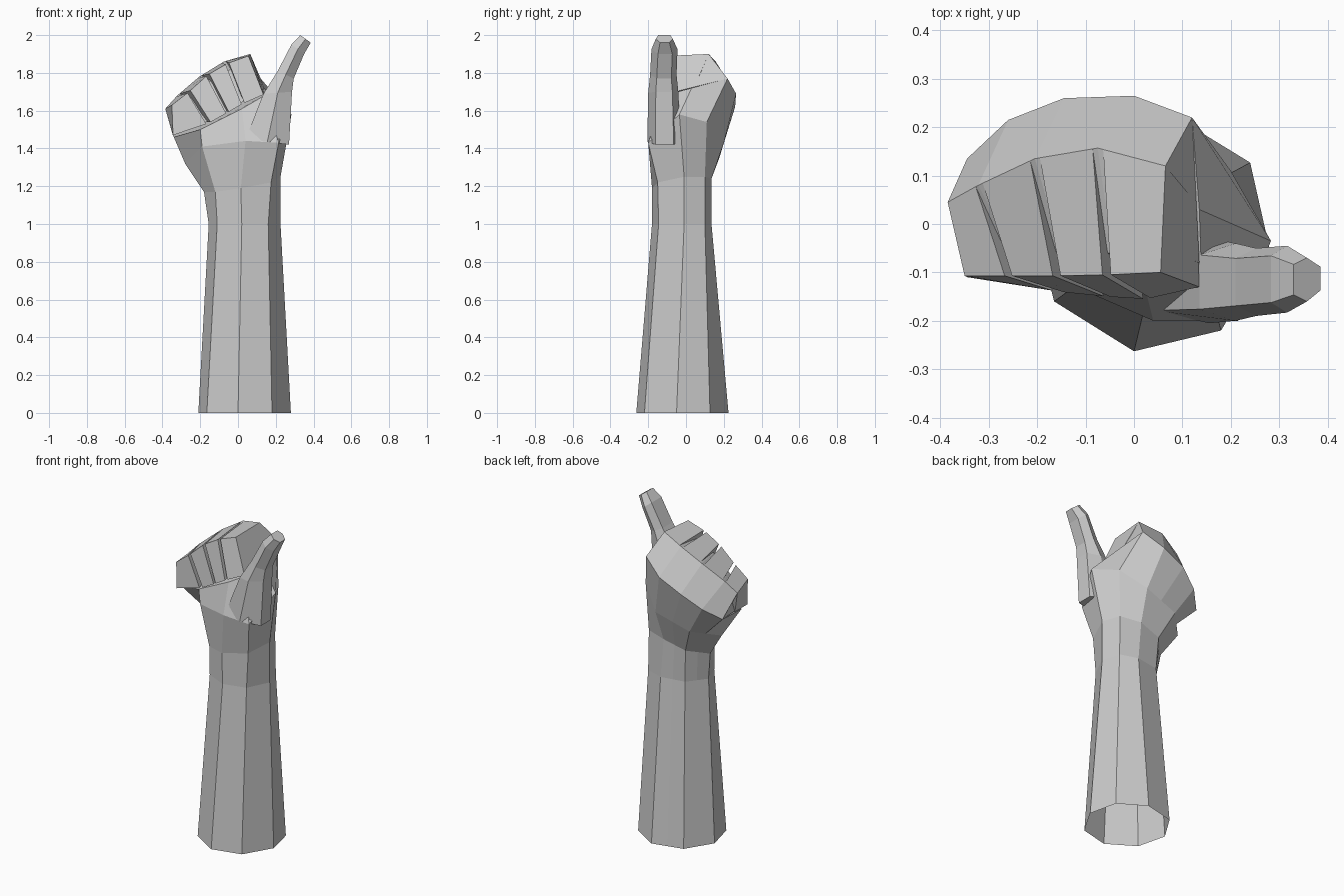
import bpy, bmesh
from mathutils import Vector as V

if "Cube" in bpy.data.objects:
    bpy.data.objects.remove(bpy.data.objects["Cube"])


def loft(name, rings, cap_start=True, cap_end=True):
    """Skin a list of equal-length closed rings into one flat-shaded object."""
    bm = bmesh.new()
    rows = [[bm.verts.new(p) for p in ring] for ring in rings]
    n = len(rows[0])
    for a, b in zip(rows, rows[1:]):
        for i in range(n):
            j = (i + 1) % n
            bm.faces.new((a[i], a[j], b[j], b[i]))
    if cap_start:
        bm.faces.new(rows[0])
    if cap_end:
        bm.faces.new(rows[-1])
    bmesh.ops.recalc_face_normals(bm, faces=bm.faces)
    mesh = bpy.data.meshes.new(name)
    bm.to_mesh(mesh)
    bm.free()
    obj = bpy.data.objects.new(name, mesh)
    bpy.context.collection.objects.link(obj)
    return obj


def vecs(*pts):
    return [V(p) for p in pts]


def ten_sided(pts):
    """Octagon ring with two extra points on the back-left edges."""
    left, *mid, back, back_left = pts
    return [left, *mid, back, (back + back_left) / 2, back_left, (back_left + left) / 2]


# Forearm and hand rings: left, front, right, back
base = vecs((-.21, .02, 0), (-.165, -.16, 0), (0, -.263, 0), (.18, -.22, 0),
            (.28, -.05, 0), (.24, .127, 0), (.08, .225, 0), (-.11, .18, 0))
wrist = vecs((-.155, 0, 1), (-.11, -.12, 1), (.02, -.18, 1), (.16, -.145, 1),
             (.225, -.01, 1), (.19, .1, 1), (.08, .135, 1), (-.07, .11, 1))
heel = vecs((-.18, .02, 1.17), (-.12, -.11, 1.17), (.015, -.18, 1.19), (.175, -.15, 1.22),
            (.225, -.01, 1.25), (.185, .1, 1.25), (.06, .135, 1.24), (-.08, .12, 1.2))
palm = vecs((-.28, .05, 1.32), (-.19, -.1, 1.41), (.04, -.2, 1.44), (.215, -.2, 1.43),
            (.283, -.035, 1.58), (.2, .11, 1.54), (.07, .2, 1.43), (-.15, .18, 1.36))

# Finger rows, little finger to index: knuckle, middle joint, front edge, lower edge
knuckle = vecs((-.345, .135, 1.47), (-.26, .215, 1.54), (-.145, .26, 1.62),
               (0, .265, 1.69), (.12, .22, 1.77))
joint = vecs((-.385, .045, 1.61), (-.322, .08, 1.68), (-.205, .135, 1.78),
             (-.075, .157, 1.86), (.065, .12, 1.9))
front = vecs((-.35, -.107, 1.63), (-.26, -.107, 1.7), (-.16, -.107, 1.79),
             (-.057, -.105, 1.85), (.055, -.1, 1.89))
lower = vecs((-.344, -.11, 1.47), (-.153, -.14, 1.535), (-.055, -.15, 1.59),
             (.025, -.155, 1.637), (.135, -.13, 1.685))

top = vecs((-.34, -.06, 1.46), (-.2, -.1, 1.5), (.02, -.12, 1.61),
           (.14, -.12, 1.68), (.135, .03, 1.72)) + knuckle[::-1]
loft("forearm_and_palm", [ten_sided(r) for r in (base, wrist, heel, palm)] + [top], cap_start=False)

# Fist core: back of the fingers, and the floor of the slots between them
inset = V((.012, .045, -.035))
loft("fist_core", [(k, j, f + inset, l + V((0, .05, .01)))
                   for k, j, f, l in zip(knuckle, joint, front, lower)])

# Four folded fingers separated by narrow slots
for i, name in enumerate(("little", "ring", "middle", "index")):
    sides = []
    for t in (.0 if i == 0 else .08, 1 if i == 3 else .92):
        k, j, f, l = (row[i].lerp(row[i + 1], t) for row in (knuckle, joint, front, lower))
        sides.append((j, f, l, l.lerp(k, .5)))
    loft(name + "_finger", sides)

# Thumb: left x/z, right x/z, front y, back y for each section
thumb = [(.04, 1.45, .27, 1.42, -.205, -.03),
         (.135, 1.69, .286, 1.7, -.2, -.04),
         (.21, 1.81, .295, 1.77, -.19, -.05),
         (.283, 1.95, .35, 1.9, -.183, -.045),
         (.33, 2.0, .385, 1.96, -.16, -.07)]
rings = []
for lx, lz, rx, rz, yf, yb in thumb:
    a, b, w = V((lx, 0, lz)), V((rx, 0, rz)), yb - yf
    rings.append([a.lerp(b, t) + V((0, yf + w * s, 0)) for t, s in
                  ((0, .15), (.5, 0), (1, .25), (1, .8), (.5, 1), (0, .85))])
loft("thumb", rings)
